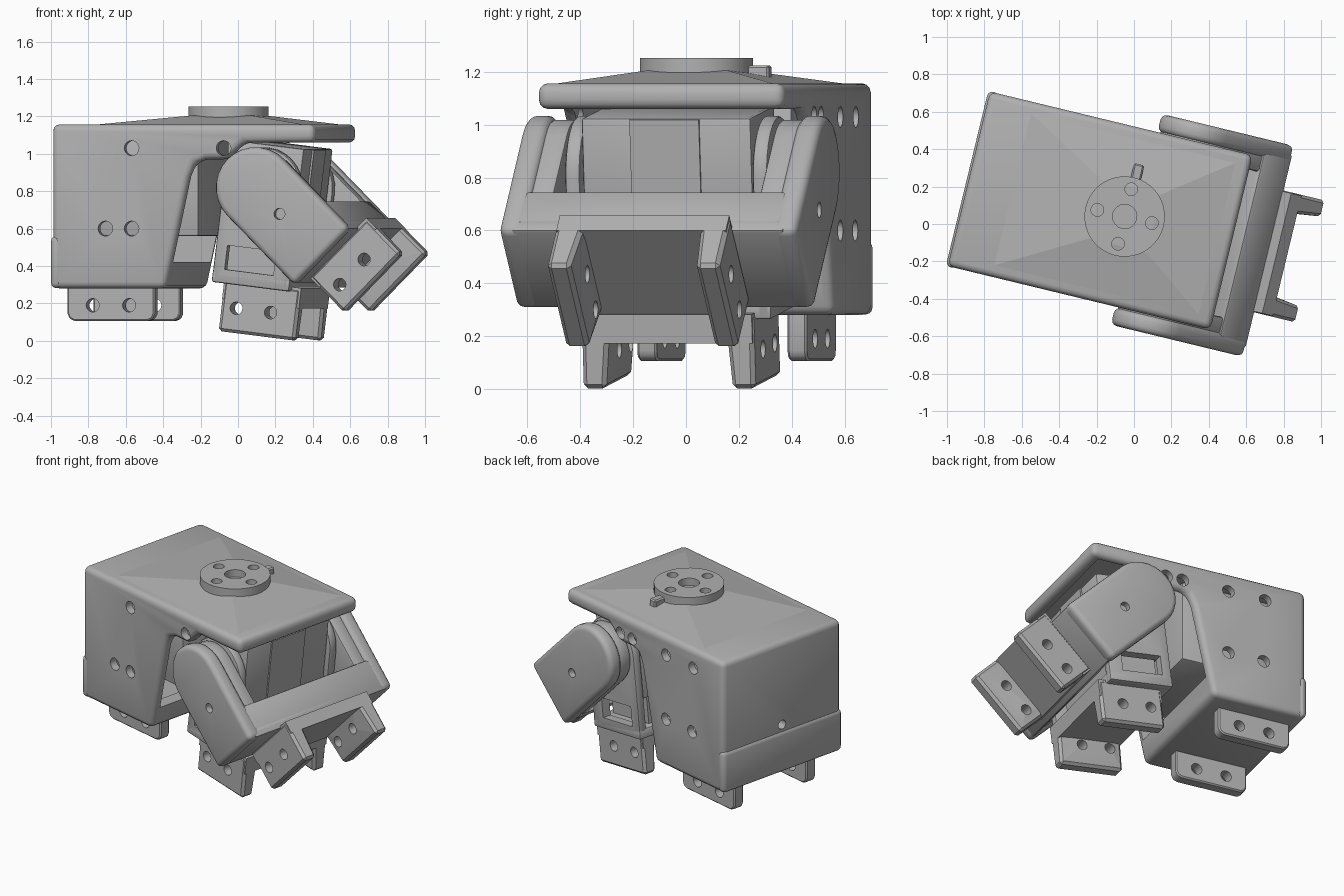
import bpy, bmesh, math
from mathutils import Matrix

if "Cube" in bpy.data.objects:
    bpy.data.objects.remove(bpy.data.objects["Cube"])

grey = bpy.data.materials.new("plain grey")
grey.use_nodes = True
COLOR = (0.44, 0.44, 0.44, 1)
grey.diffuse_color = COLOR
grey.node_tree.nodes["Principled BSDF"].inputs["Base Color"].default_value = COLOR

# Frames: whole model turned about z, brackets turned about the shared pivot
BASE = Matrix.Rotation(math.radians(-13.6), 4, 'Z') @ Matrix.Translation((0, 0.027, 0))
PIVOT = BASE @ Matrix.Translation((0.22, 0, 0.82))
ARM = PIVOT @ Matrix.Rotation(math.radians(-45), 4, 'Y')
LEG = PIVOT @ Matrix.Rotation(math.radians(7), 4, 'Y')
# Extrudes along z; heights are negative in this frame
UPRIGHT = BASE @ Matrix.Rotation(math.radians(-90), 4, 'X')
LENGTHWISE = BASE @ Matrix.Rotation(math.radians(90), 4, 'Z')


def rect(x0, x1, z0, z1):
    return [(x0, z0), (x1, z0), (x1, z1), (x0, z1)]


def circle(x, z, r, n=20):
    return [(x + r * math.cos(2 * math.pi * i / n), z + r * math.sin(2 * math.pi * i / n))
            for i in range(n)]


def arm_outline(r, end, n=14):
    """Round at the pivot, square at the far end."""
    arc = [(r * math.cos(math.pi * i / n), r * math.sin(math.pi * i / n)) for i in range(n + 1)]
    return arc + [(-r, end), (r, end)]


def prism(name, outline, y0, y1, frame=BASE, bevel=0, segments=3, cuts=()):
    """Extrude an x-z outline along y, round its edges and cut holes through it."""
    bm = bmesh.new()
    rings = [[bm.verts.new((x, y, z)) for x, z in outline] for y in (y0, y1)]
    bm.faces.new(rings[0])
    bm.faces.new(rings[1][::-1])
    count = len(outline)
    for i in range(count):
        j = (i + 1) % count
        bm.faces.new((rings[0][i], rings[1][i], rings[1][j], rings[0][j]))
    bmesh.ops.recalc_face_normals(bm, faces=bm.faces[:])
    mesh = bpy.data.meshes.new(name)
    bm.to_mesh(mesh)
    bm.free()
    mesh.materials.append(grey)
    obj = bpy.data.objects.new(name, mesh)
    bpy.context.scene.collection.objects.link(obj)
    obj.matrix_world = frame
    if bevel:
        mod = obj.modifiers.new("round", 'BEVEL')
        mod.width, mod.segments = bevel, segments
        mod.limit_method, mod.angle_limit = 'ANGLE', math.radians(40)
    for cutter in cuts:
        cutter.hide_render = True
        mod = obj.modifiers.new("cut", 'BOOLEAN')
        mod.operation, mod.object, mod.solver = 'DIFFERENCE', cutter, 'EXACT'
    if bevel or cuts:
        bpy.context.view_layer.update()
        graph = bpy.context.evaluated_depsgraph_get()
        obj.data = bpy.data.meshes.new_from_object(obj.evaluated_get(graph))
        obj.modifiers.clear()
    for cutter in cuts:
        bpy.data.objects.remove(cutter)
    bpy.ops.object.select_all(action='DESELECT')
    obj.select_set(True)
    bpy.context.view_layer.objects.active = obj
    bpy.ops.object.shade_smooth_by_angle(angle=math.radians(32))
    return obj


def drill(x, z, r, y0, y1, frame=BASE):
    return prism("drill", circle(x, z, r), y0, y1, frame)


# Body shell with overhanging cover, hollow and open at the front
side = [(-0.915, 0.28), (-0.29, 0.28), (-0.16, 0.88), (-0.13, 0.95), (-0.07, 0.97),
        (0.05, 0.97), (0.14, 1.06), (0.53, 1.06), (0.53, 1.157), (-0.915, 1.157)]
cuts = [prism("upper_hollow", rect(-0.86, 0.47, 0.42, 1.11), -0.43, 0.43),
        prism("lower_hollow", rect(-0.86, -0.35, 0.33, 0.5), -0.43, 0.43)]
cuts += [drill(x, z, 0.04, -0.6, -0.3)
         for x, z in ((-0.476, 1.03), (0.03, 1.03), (-0.476, 0.6), (-0.62, 0.6))]
cuts += [drill(x, z, 0.04, 0.3, 0.6)
         for x, z in ((-0.64, 1.03), (-0.39, 1.03), (-0.08, 1.03), (0.03, 1.03),
                      (-0.39, 0.6), (-0.63, 0.6))]
cuts.append(drill(0, 0.6, 0.03, 0.8, 1.0, LENGTHWISE))
prism("body_shell", side, -0.48, 0.48, bevel=0.035, cuts=cuts)
prism("rear_band", rect(-0.925, -0.865, 0.282, 0.56), -0.483, 0.483, bevel=0.028)
prism("turning_motor", rect(-0.75, -0.14, 0.56, 1.1), -0.35, 0.35, bevel=0.012, segments=2)

# Low pyramid on the lid, tapering toward the turntable
lid = prism("lid_slope", rect(-0.74, 0.5, 1.15, 1.205), -0.455, 0.455)
for v in lid.data.vertices:
    if v.co.z > 1.2:
        v.co.x = -0.058 + (0.16 if v.co.x > 0 else -0.16)
        v.co.y = math.copysign(0.16, v.co.y)
lid.data.update()

# Round turntable with bolt holes, and its locating tab
holes = [drill(-0.058, 0, 0.065, -1.4, -1.2, UPRIGHT)]
for k in range(4):
    a = k * math.pi / 2
    holes.append(drill(-0.058 + 0.15 * math.cos(a), 0.15 * math.sin(a), 0.034, -1.4, -1.2, UPRIGHT))
prism("turntable", circle(-0.058, 0, 0.215, 40), -1.253, -1.15, UPRIGHT, cuts=holes)
prism("locating_tab", rect(-0.075, -0.02, 1.16, 1.225), 0.19, 0.29, bevel=0.008, segments=1)

# Mounting tabs under the body
foot = [(-0.87, 0.29), (-0.87, 0.145), (-0.858, 0.117), (-0.83, 0.106), (-0.43, 0.106),
        (-0.402, 0.117), (-0.39, 0.145), (-0.39, 0.29)]
for label, y in (("left", 0.31), ("right", -0.275)):
    prism(label + "_mounting_tab", foot, y - 0.038, y + 0.038, bevel=0.008, segments=1,
          cuts=[drill(x, 0.19, 0.036, -0.5, 0.5) for x in (-0.73, -0.53)])

# Pivot shaft and motor hung on it
prism("pivot_shaft", circle(0, 0, 0.1), -0.5, 0.5, PIVOT)
prism("motor_block", rect(-0.2, 0.19, -0.29, 0.23), -0.33, 0.33, LEG, bevel=0.012, segments=2)
prism("motor_band", rect(-0.205, 0.2, -0.28, 0.225), -0.14, 0.13, LEG)
prism("motor_lower_case", rect(-0.17, 0.16, -0.48, -0.28), -0.28, 0.28, LEG)

# Hanging leg frame with windowed sides
for label, s in (("left", 1), ("right", -1)):
    y0, y1 = sorted((s * 0.335, s * 0.395))
    prism(label + "_leg_side", arm_outline(0.215, -0.535), y0, y1, LEG, bevel=0.015, segments=2,
          cuts=[prism("window", rect(-0.15, 0.12, -0.46, -0.33), -0.6, 0.6, LEG)])
prism("leg_floor", rect(-0.215, 0.215, -0.535, -0.47), -0.395, 0.395, LEG, bevel=0.012, segments=2)

# Tilted outer arm: inner plates, rounded caps and the bars joining them
for label, s in (("left", 1), ("right", -1)):
    y0, y1 = sorted((s * 0.40, s * 0.495))
    prism(label + "_arm_plate", arm_outline(0.2, -0.515), y0, y1, ARM, bevel=0.015, segments=2)
    y0, y1 = sorted((s * 0.482, s * 0.58))
    prism(label + "_arm_cap", arm_outline(0.215, -0.525), y0, y1, ARM, bevel=0.032,
          cuts=[drill(0, -0.2, 0.03, s * 0.54, s * 0.7, ARM)])
prism("arm_end_plate", rect(-0.205, 0.212, -0.523, -0.46), -0.53, 0.53, ARM, bevel=0.012, segments=2)
prism("arm_top_bar", rect(0.1, 0.212, -0.52, -0.31), -0.53, 0.53, ARM, bevel=0.015, segments=2)


# Forked couplings on the ends of the leg and the arm
def fork(label, frame, x0, x1, base_end, tip):
    prism(label + "_fork_base", rect(x0, x1, base_end, -0.51), -0.33, 0.33, frame)
    for side_name, s in (("left", 1), ("right", -1)):
        y0, y1 = sorted((s * 0.225, s * 0.335))
        prong = prism(side_name + "_" + label + "_prong", rect(x0, x1, tip, -0.515), y0, y1,
                      frame, bevel=0.016, segments=1,
                      cuts=[drill(x, -0.66, 0.034, -0.5, 0.5, frame) for x in (-0.075, 0.115)])
        # Narrow the tip on its inner side
        for v in prong.data.vertices:
            if v.co.z < tip + 0.03 and abs(v.co.y) < 0.28:
                v.co.y += s * 0.02


fork("arm", ARM, -0.165, 0.28, -0.59, -0.78)
fork("leg", LEG, -0.16, 0.265, -0.62, -0.793)
